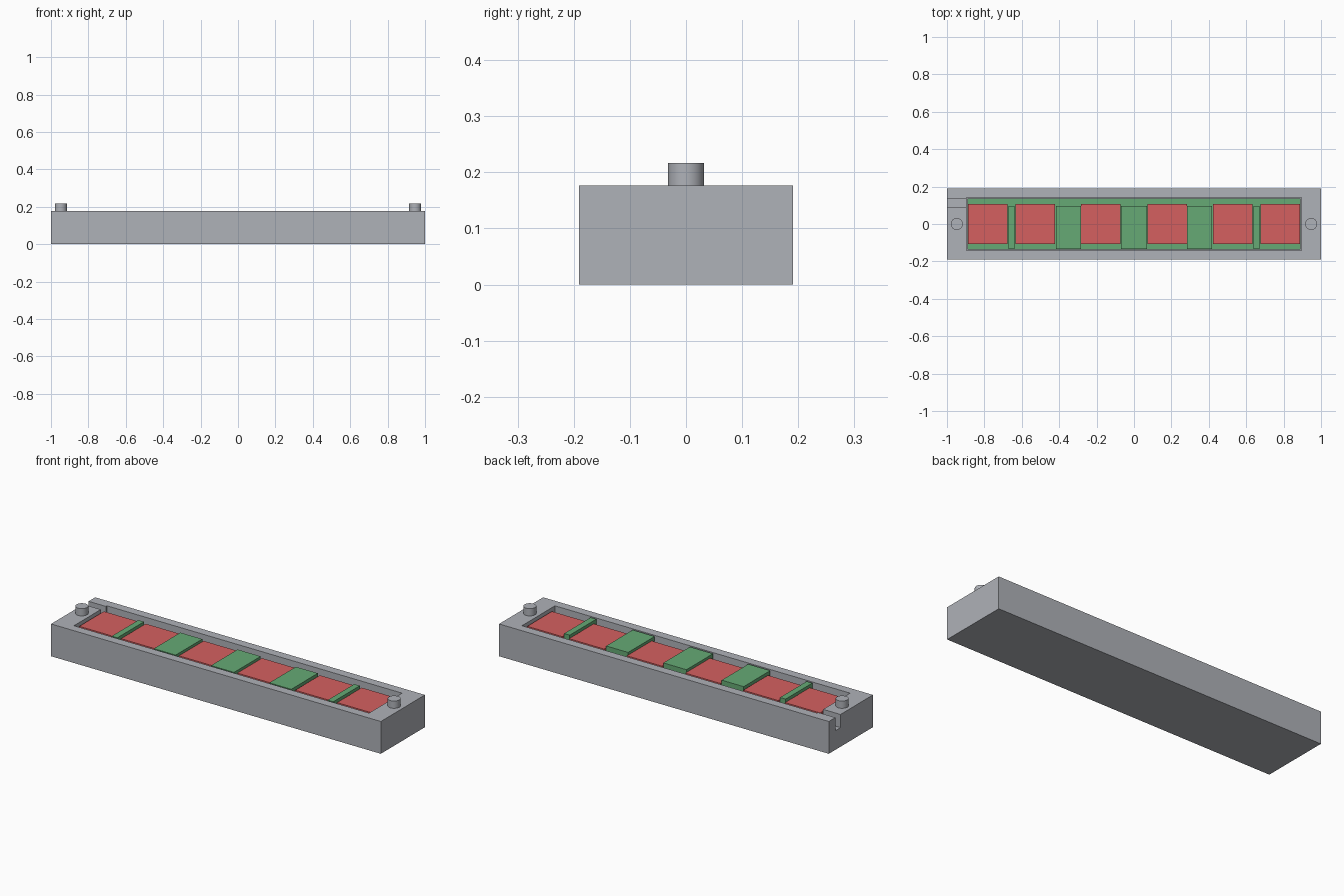
import bpy

cube = bpy.data.objects.get("Cube")
if cube:
    bpy.data.objects.remove(cube, do_unlink=True)


def material(name, rgb):
    m = bpy.data.materials.new(name)
    m.use_nodes = True
    m.diffuse_color = (*rgb, 1)
    m.node_tree.nodes["Principled BSDF"].inputs["Base Color"].default_value = (*rgb, 1)
    return m


GREY = material("grey_plastic", (0.43, 0.445, 0.48))
GREEN = material("board_green", (0.133, 0.40, 0.178))
RED = material("pad_red", (0.66, 0.117, 0.117))


def box(name, x, y, z, mat):
    """Box spanning the given (low, high) ranges."""
    spans = (x, y, z)
    bpy.ops.mesh.primitive_cube_add(size=1, location=[sum(s) / 2 for s in spans])
    ob = bpy.context.object
    ob.name = name
    ob.scale = [s[1] - s[0] for s in spans]
    bpy.ops.object.transform_apply(location=False, rotation=False, scale=True)
    ob.data.materials.append(mat)
    return ob


def cut(target, cutter):
    mod = target.modifiers.new("cut", "BOOLEAN")
    mod.operation = "DIFFERENCE"
    mod.solver = "EXACT"
    mod.object = cutter
    bpy.context.view_layer.objects.active = target
    bpy.ops.object.modifier_apply(modifier=mod.name)
    bpy.data.objects.remove(cutter, do_unlink=True)


TOP = 0.177
FLOOR = 0.07
BOARD_TOP = 0.1

# Tray with a long pocket and a cable slot through the right end
tray = box("tray", (-1, 1), (-0.191, 0.191), (0, TOP), GREY)
cut(tray, box("pocket_cutter", (-0.895, 0.895), (-0.143, 0.143), (FLOOR, 0.3), GREY))
cut(tray, box("slot_cutter", (-1.1, -0.85), (0.09, 0.134), (0.105, 0.3), GREY))

# Board lying in the pocket
box("board", (-0.889, 0.889), (-0.135, 0.135), (FLOOR, BOARD_TOP), GREEN)

# Square pads, mirrored about the middle
for side, label in ((-1, "right"), (1, "left")):
    for i, c in enumerate((0.177, 0.528, 0.782)):
        x = side * c
        box(f"pad_{label}_{i + 1}", (x - 0.106, x + 0.106), (-0.107, 0.107),
            (BOARD_TOP, 0.162), RED)

# Spacer blocks between the pads, flush with the rim
box("spacer_middle", (-0.07, 0.07), (-0.134, 0.096), (BOARD_TOP, 0.176), GREEN)
for side, label in ((-1, "right"), (1, "left")):
    for kind, lo, hi in (("wide", 0.284, 0.417), ("narrow", 0.638, 0.672)):
        box(f"spacer_{kind}_{label}", sorted((side * lo, side * hi)),
            (-0.134, 0.096), (BOARD_TOP, 0.176), GREEN)

# Locating pegs at both ends
for side, label in ((-1, "right"), (1, "left")):
    bpy.ops.mesh.primitive_cylinder_add(vertices=48, radius=0.032, depth=0.06,
                                        location=(side * 0.947, 0, 0.187))
    peg = bpy.context.object
    peg.name = f"peg_{label}"
    peg.data.materials.append(GREY)
    bpy.ops.object.shade_smooth_by_angle()
